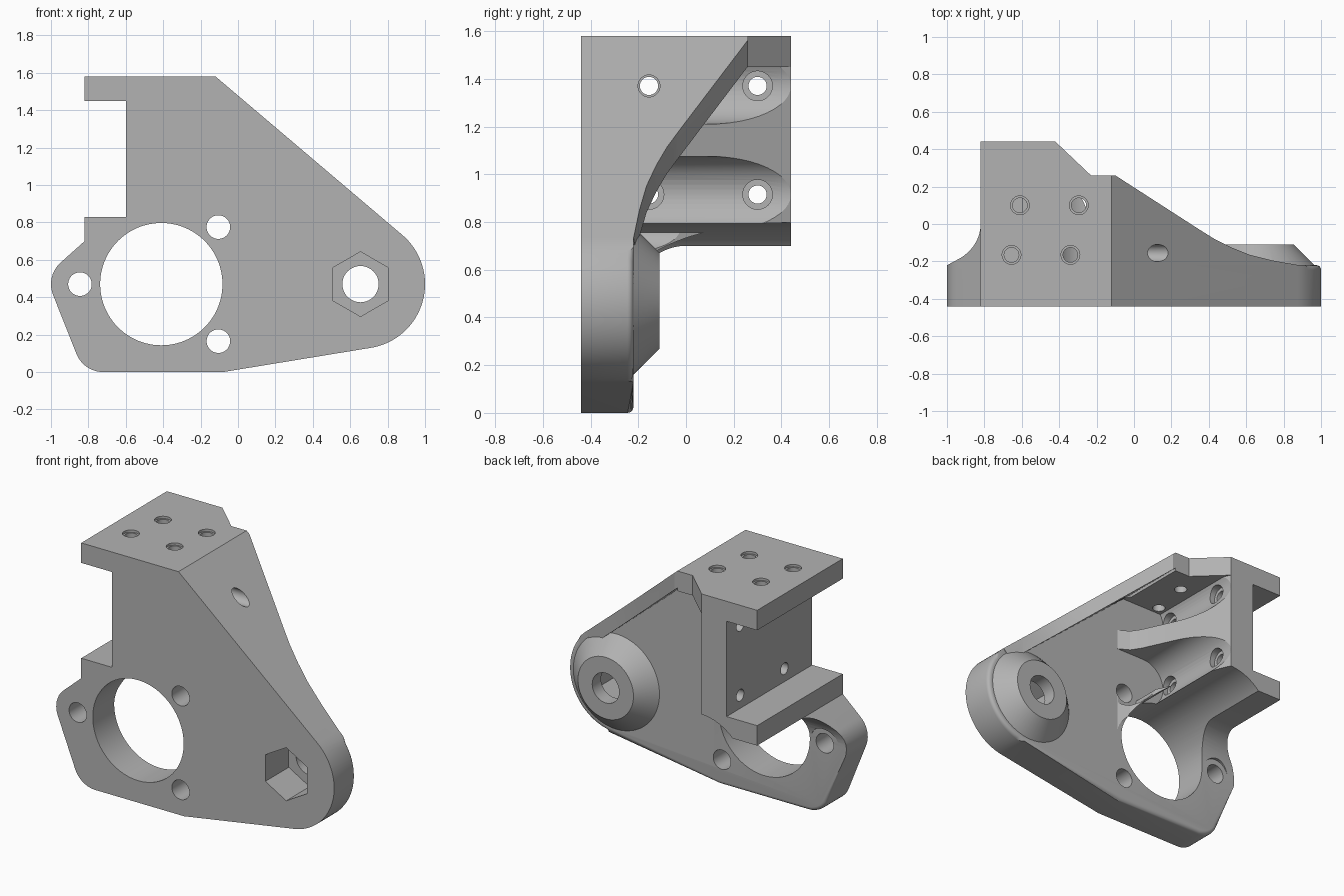
import bpy, bmesh
from math import sin, cos, radians
from mathutils import Vector

cube = bpy.data.objects.get("Cube")
if cube:
    bpy.data.objects.remove(cube, do_unlink=True)

grey = bpy.data.materials.new("machined grey")
grey.use_nodes = True
GREY = (0.45, 0.45, 0.45, 1)
grey.diffuse_color = GREY
grey.node_tree.nodes["Principled BSDF"].inputs["Base Color"].default_value = GREY

FRONT, BACK, REAR = -0.44, -0.22, 0.44
BORE = (-0.41, 0.47)
NOSE = (0.655, 0.47)


def finish(bm, name):
    bmesh.ops.recalc_face_normals(bm, faces=bm.faces)
    mesh = bpy.data.meshes.new(name)
    bm.to_mesh(mesh)
    bm.free()
    mesh.materials.append(grey)
    ob = bpy.data.objects.new(name, mesh)
    bpy.context.collection.objects.link(ob)
    return ob


def prism(name, pts, axis, lo, hi, round_rule=None):
    """Extrude a 2D profile along an axis (the profile uses the other two axes in order)."""
    def place(p, h):
        c = list(p)
        c.insert("xyz".index(axis), h)
        return c
    bm = bmesh.new()
    base = bm.faces.new([bm.verts.new(place(p, lo)) for p in pts])
    top = bmesh.ops.extrude_face_region(bm, geom=[base])["geom"]
    i = "xyz".index(axis)
    for v in top:
        if isinstance(v, bmesh.types.BMVert):
            v.co[i] = hi
    if round_rule:
        edges = [e for e in bm.edges if all(abs(v.co[i] - hi) < 1e-4 for v in e.verts)
                 and round_rule((e.verts[0].co + e.verts[1].co) / 2)]
        bmesh.ops.bevel(bm, geom=edges, offset=0.025, segments=4, profile=0.5, affect="EDGES")
    return finish(bm, name)


def arc(c, r, a0, a1, n):
    return [(c[0] + r * cos(radians(a0 + (a1 - a0) * k / n)),
             c[1] + r * sin(radians(a0 + (a1 - a0) * k / n))) for k in range(n + 1)]


def circle(c, r, n=48):
    return arc(c, r, 0, 360, n)[:-1]


def combine(ob, other, op):
    m = ob.modifiers.new(op, "BOOLEAN")
    m.operation, m.solver, m.object = op, "EXACT", other
    bpy.context.view_layer.objects.active = ob
    bpy.ops.object.modifier_apply(modifier=m.name)
    bpy.data.objects.remove(other, do_unlink=True)


def drill(ob, c, r, axis, lo, hi):
    combine(ob, prism("drill", circle(c, r), axis, lo, hi), "DIFFERENCE")


# Front outline, clockwise from the top left
top_corner = (-0.12, 1.58)
outline = [(-0.82, 1.58), top_corner]
outline += arc(NOSE, 0.345, 50, -81, 32)
outline += [(-0.08, 0)]
outline += arc((-0.72, 0.155), 0.155, 270, 203, 10)
outline += arc((-0.845, 0.47), 0.155, 203, 130, 10)
outline += [(-0.82, 0.70), (-0.82, 0.83), (-0.60, 0.83), (-0.60, 1.45), (-0.82, 1.45)]

# Base plate with a softened rear rim
bracket = prism("motor_bracket", outline, "y", FRONT, BACK,
                lambda p: p.z < 0.69 and p.x > -0.95 or p.z < 0.4)

# Mounting block: outline trimmed by its side profile and by its slanted flank
block = prism("mounting_block", outline, "y", -0.30, REAR)
side = [(-0.35, 0.48)] + arc((0, 0.48), 0.22, 180, 90, 14) + [(0.6, 0.70), (0.6, 1.7), (-0.35, 1.7)]
combine(block, prism("side_trim", side, "x", -1.2, 1.2), "INTERSECT")
flank = [(-1.2, -0.4), (-1.2, 0.6), (-0.42, 0.6), (-0.42, REAR), (-0.16, -0.12),
         (-0.12, -0.18), (-0.05, BACK), (-0.05, -0.4)]
combine(block, prism("flank_trim", flank, "z", -0.2, 1.8), "INTERSECT")

# Rounded channels that clear the side screw heads
for z in (1.37, 0.915):
    r = 0.16
    channel = [(0.4, z + r)] + arc((-0.42 + r, z), r, 90, 270, 24) + [(0.4, z - r)]
    channel = [(x, min(h, 1.45)) for x, h in channel]
    channel = [p for k, p in enumerate(channel) if k == 0 or p != channel[k - 1]]
    combine(block, prism("channel", channel, "y", BACK, 0.7), "DIFFERENCE")
combine(bracket, block, "UNION")

# Top slab with a chamfered rear corner
slab = [(-0.82, -0.3), (-0.82, REAR), (-0.42, REAR), (-0.23, 0.26), (-0.12, 0.26), (-0.12, -0.3)]
combine(bracket, prism("top_slab", slab, "z", 1.45, 1.58), "UNION")

# Sloping flange, tapering down to the nose
tangent = arc(NOSE, 0.345, 50, -81, 32)[0]
normal = Vector((cos(radians(50)), sin(radians(50)))) * 0.085
strip = [top_corner, tangent, tuple(Vector(tangent) - normal), (-0.25, 1.58)]
flange = prism("sloping_flange", strip, "y", -0.30, 0.26)
taper = [(-0.6, -0.4), (-0.6, 0.26), (-0.10, 0.26), (0.35, -0.03), (0.43, -0.08), (0.52, -0.125),
         (0.62, -0.165), (0.74, -0.195), (0.88, BACK), (0.88, -0.4)]
combine(flange, prism("taper_trim", taper, "z", -0.2, 1.8), "INTERSECT")
combine(bracket, flange, "UNION")

# Conical boss on the back of the nose
bm = bmesh.new()
rings = [[bm.verts.new((x, y, z)) for x, z in circle(NOSE, r, 64)]
         for y, r in ((-0.30, 0.31), (BACK, 0.31), (-0.11, 0.20))]
for a, b in zip(rings, rings[1:]):
    for k in range(64):
        bm.faces.new((a[k - 1], a[k], b[k], b[k - 1]))
bm.faces.new(rings[0])
bm.faces.new(rings[-1])
combine(bracket, finish(bm, "nose_boss"), "UNION")

# Large bore, pivot hole and hexagonal nut pocket
combine(bracket, prism("bore", circle(BORE, 0.327, 96), "y", -0.6, 0.6), "DIFFERENCE")
drill(bracket, NOSE, 0.097, "y", -0.6, 0.2)
combine(bracket, prism("nut", arc(NOSE, 0.173, 30, 330, 5), "y", -0.6, -0.20), "DIFFERENCE")

# Motor screw holes with clearance behind the plate
for c in ((-0.105, 0.775), (-0.105, 0.165), (-0.845, 0.47)):
    drill(bracket, c, 0.063, "y", -0.6, 0.0)
    drill(bracket, c, 0.10, "y", BACK + 0.001, 0.1)

# Side wall screws, with head recesses and a driver hole through the flange
for y in (-0.155, 0.30):
    for z in (1.37, 0.915):
        drill(bracket, (y, z), 0.038, "x", -0.7, -0.2)
        drill(bracket, (y, z), 0.062, "x", -0.455, -0.15)
drill(bracket, (-0.155, 1.37), 0.046, "x", -0.2, 0.4)

# Top slab screw holes with countersunk rims
for c in ((-0.61, 0.10), (-0.295, 0.10), (-0.655, -0.165), (-0.34, -0.165)):
    drill(bracket, c, 0.039, "z", 1.33, 1.7)
    drill(bracket, c, 0.050, "z", 1.565, 1.7)

# Smooth curves, sharp corners
bpy.ops.object.select_all(action="DESELECT")
bracket.select_set(True)
bpy.context.view_layer.objects.active = bracket
bpy.ops.object.shade_smooth_by_angle(angle=radians(25))
